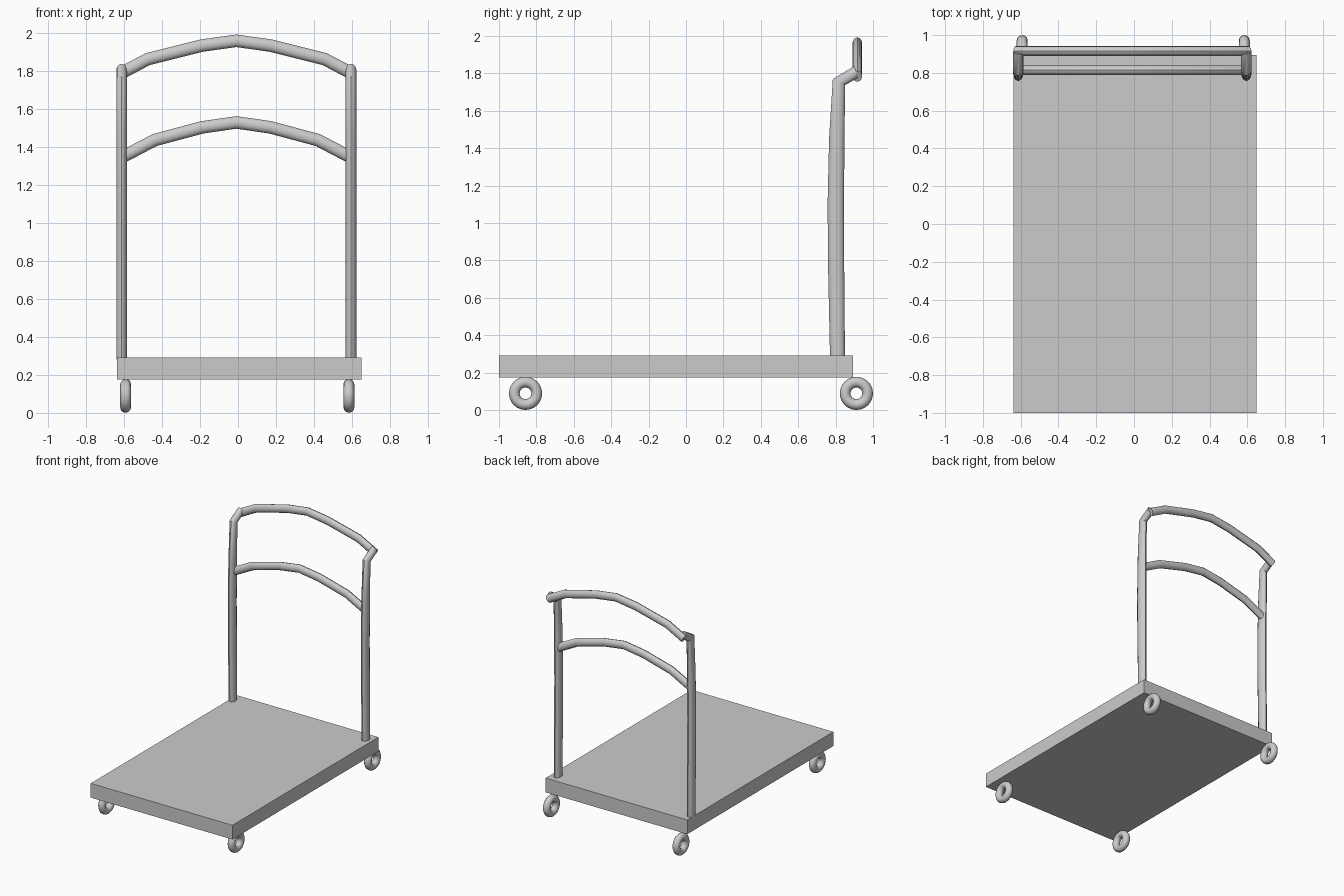
import bpy, bmesh, math
from mathutils import Vector

if "Cube" in bpy.data.objects:
    bpy.data.objects.remove(bpy.data.objects["Cube"])

XC = -0.009   # centre line of the handle frame
SIDES = 12


def finish(obj, angle=35):
    bpy.ops.object.select_all(action='DESELECT')
    obj.select_set(True)
    bpy.context.view_layer.objects.active = obj
    bpy.ops.object.shade_smooth_by_angle(angle=math.radians(angle))


def loft(name, sections):
    """Capped tube through elliptical sections (centre, half axis u, half axis v)."""
    bm = bmesh.new()
    rings = []
    for c, u, v in sections:
        c, u, v = Vector(c), Vector(u), Vector(v)
        angles = [2 * math.pi * i / SIDES for i in range(SIDES)]
        rings.append([bm.verts.new(c + u * math.cos(a) + v * math.sin(a)) for a in angles])
    for a, b in zip(rings, rings[1:]):
        for i in range(SIDES):
            j = (i + 1) % SIDES
            bm.faces.new((a[i], a[j], b[j], b[i]))
    bm.faces.new(rings[0])
    bm.faces.new(rings[-1])
    bmesh.ops.recalc_face_normals(bm, faces=bm.faces)
    mesh = bpy.data.meshes.new(name)
    bm.to_mesh(mesh)
    bm.free()
    obj = bpy.data.objects.new(name, mesh)
    bpy.context.collection.objects.link(obj)
    finish(obj)


def arched_bar(name, y, half):
    """Bar bent in the xz plane; half lists (x, z) from the middle outwards."""
    pts = [(-x, z) for x, z in reversed(half[1:])] + half
    pts = [Vector((XC + x, y, z)) for x, z in pts]
    sections = []
    for i, p in enumerate(pts):
        t = (pts[min(i + 1, len(pts) - 1)] - pts[max(i - 1, 0)]).normalized()
        sections.append((p, (0, 0.026, 0), Vector((-t.z, 0, t.x)) * 0.033))
    loft(name, sections)


# Flat load deck
bpy.ops.mesh.primitive_cube_add(size=1, location=(0.006, -0.053, 0.234))
deck = bpy.context.object
deck.name = "deck"
deck.scale = (1.287, 1.894, 0.117)
bpy.ops.object.transform_apply(location=False, rotation=False, scale=True)

# Four ring wheels
for side, x in (("left", -0.592), ("right", 0.584)):
    for end, y in (("front", -0.858), ("rear", 0.911)):
        bpy.ops.mesh.primitive_torus_add(
            location=(x, y, 0.0895), rotation=(0, math.pi / 2, 0),
            major_radius=0.0600, minor_radius=0.0288,
            major_segments=24, minor_segments=12)
        wheel = bpy.context.object
        wheel.name = f"wheel_{end}_{side}"
        finish(wheel, 60)

# Uprights: slightly bowed, with the top bent back to the handle
# (y, z, half axis y, half axis z)
profile = [
    (0.810, 0.28, 0.040, 0.0),
    (0.803, 0.75, 0.043, 0.0),
    (0.801, 1.10, 0.044, 0.0),
    (0.806, 1.45, 0.041, -0.004),
    (0.818, 1.754, 0.033, -0.016),
    (0.910, 1.808, 0.010, -0.031),
]
for side, s in (("left", -1), ("right", 1)):
    x = XC + s * 0.604
    loft(f"upright_{side}",
         [((x, y, z), (0.028, 0, 0), (0, vy, vz)) for y, z, vy, vz in profile])

# Push handle and lower cross bar
arched_bar("push_handle", 0.916,
           [(0, 1.960), (0.18, 1.935), (0.465, 1.864), (0.615, 1.785)])
arched_bar("cross_bar", 0.814,
           [(0, 1.530), (0.18, 1.504), (0.43, 1.437), (0.60, 1.348)])
